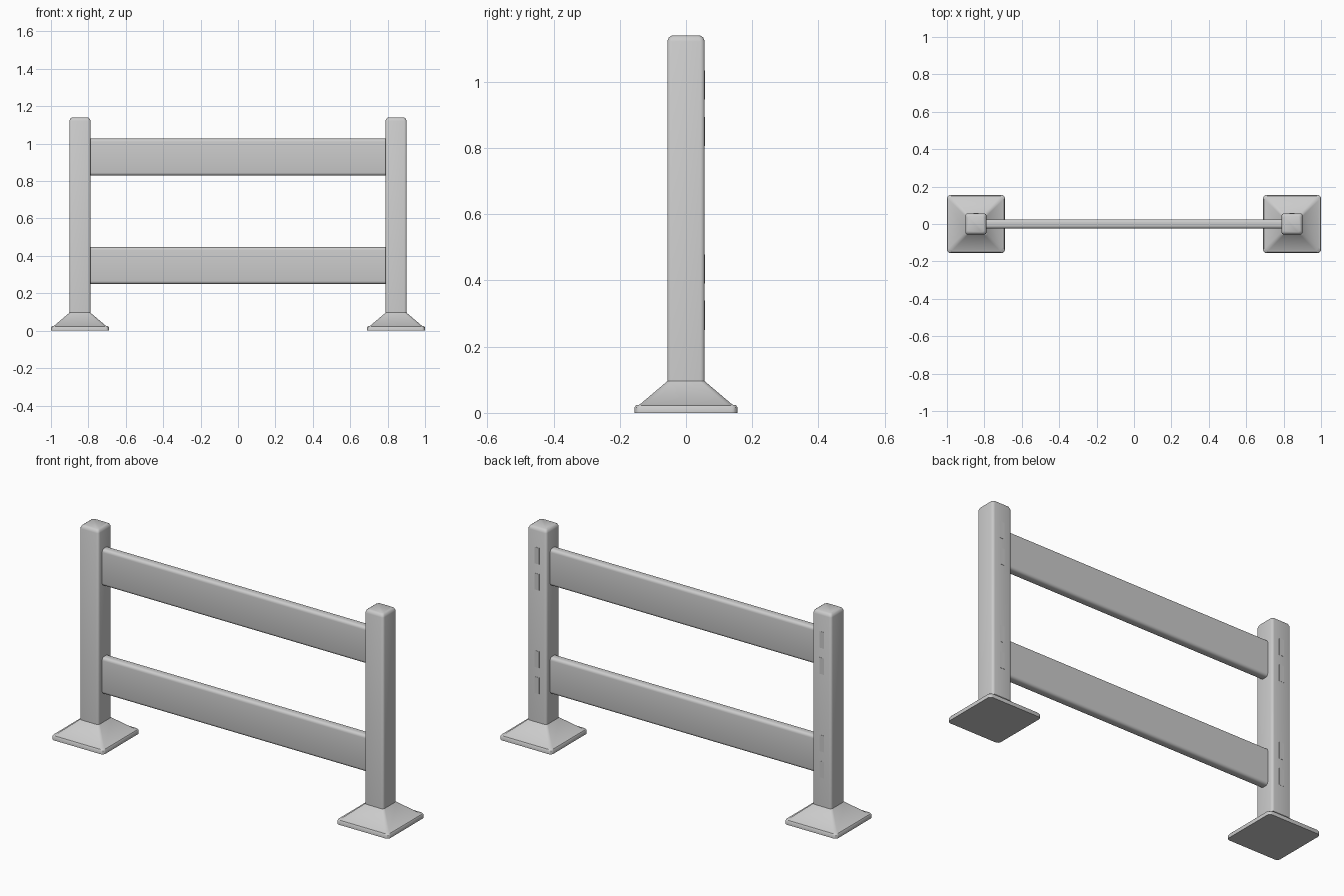
import bpy, bmesh, math

if "Cube" in bpy.data.objects:
    bpy.data.objects.remove(bpy.data.objects["Cube"])

POST_X = 0.845


def finish(name, bm, loc=(0, 0, 0)):
    bmesh.ops.recalc_face_normals(bm, faces=bm.faces)
    mesh = bpy.data.meshes.new(name)
    bm.to_mesh(mesh)
    bm.free()
    ob = bpy.data.objects.new(name, mesh)
    ob.location = loc
    bpy.context.collection.objects.link(ob)
    bpy.ops.object.select_all(action='DESELECT')
    ob.select_set(True)
    bpy.context.view_layer.objects.active = ob
    bpy.ops.object.shade_smooth_by_angle(angle=math.radians(40))
    return ob


def rounded_square(half, r, z, seg=4):
    pts = []
    for k in range(4):
        a0 = k * math.pi / 2
        cx = (half - r) * (1 if k in (0, 3) else -1)
        cy = (half - r) * (1 if k in (0, 1) else -1)
        for i in range(seg + 1):
            a = a0 + i / seg * math.pi / 2
            pts.append((cx + r * math.cos(a), cy + r * math.sin(a), z))
    return pts


def loft(rings):
    bm = bmesh.new()
    loops = [[bm.verts.new(p) for p in rounded_square(*ring)] for ring in rings]
    n = len(loops[0])
    for lo, hi in zip(loops, loops[1:]):
        for i in range(n):
            j = (i + 1) % n
            bm.faces.new((lo[i], lo[j], hi[j], hi[i]))
    bm.faces.new(loops[0][::-1])
    bm.faces.new(loops[-1])
    return bm


def box(name, size, loc, bevel=0):
    bm = bmesh.new()
    bmesh.ops.create_cube(bm, size=1)
    bmesh.ops.scale(bm, vec=size, verts=bm.verts)
    if bevel:
        # round only the long edges
        edges = [e for e in bm.edges
                 if abs(e.verts[0].co.x - e.verts[1].co.x) > 0.1]
        bmesh.ops.bevel(bm, geom=edges, offset=bevel, segments=4,
                        profile=0.5, affect='EDGES')
    return finish(name, bm, loc)


# Posts with flared feet: (half width, corner radius, height)
foot = [(0.155, 0.018, 0), (0.155, 0.018, 0.017), (0.151, 0.018, 0.023),
        (0.140, 0.016, 0.025), (0.062, 0.014, 0.091), (0.0565, 0.013, 0.097),
        (0.05, 0.012, 0.097)]
shaft = [(0.0565, 0.013, 0.06), (0.0565, 0.013, 1.122),
         (0.052, 0.013, 1.134), (0.043, 0.012, 1.14)]
for side, x in (("left", -POST_X), ("right", POST_X)):
    finish(side + "_foot", loft(foot), (x, 0, 0))
    finish(side + "_post", loft(shaft), (x, 0, 0))
    # Fastener plates on the back face
    for i, z in enumerate((0.295, 0.435, 0.85, 0.99)):
        box(f"{side}_slot_plate_{i + 1}", (0.028, 0.006, 0.088), (x, 0.0545, z))

# Horizontal rails
for name, z in (("lower_rail", 0.348), ("upper_rail", 0.928)):
    box(name, (1.6, 0.05, 0.197), (0, 0, z), bevel=0.016)
